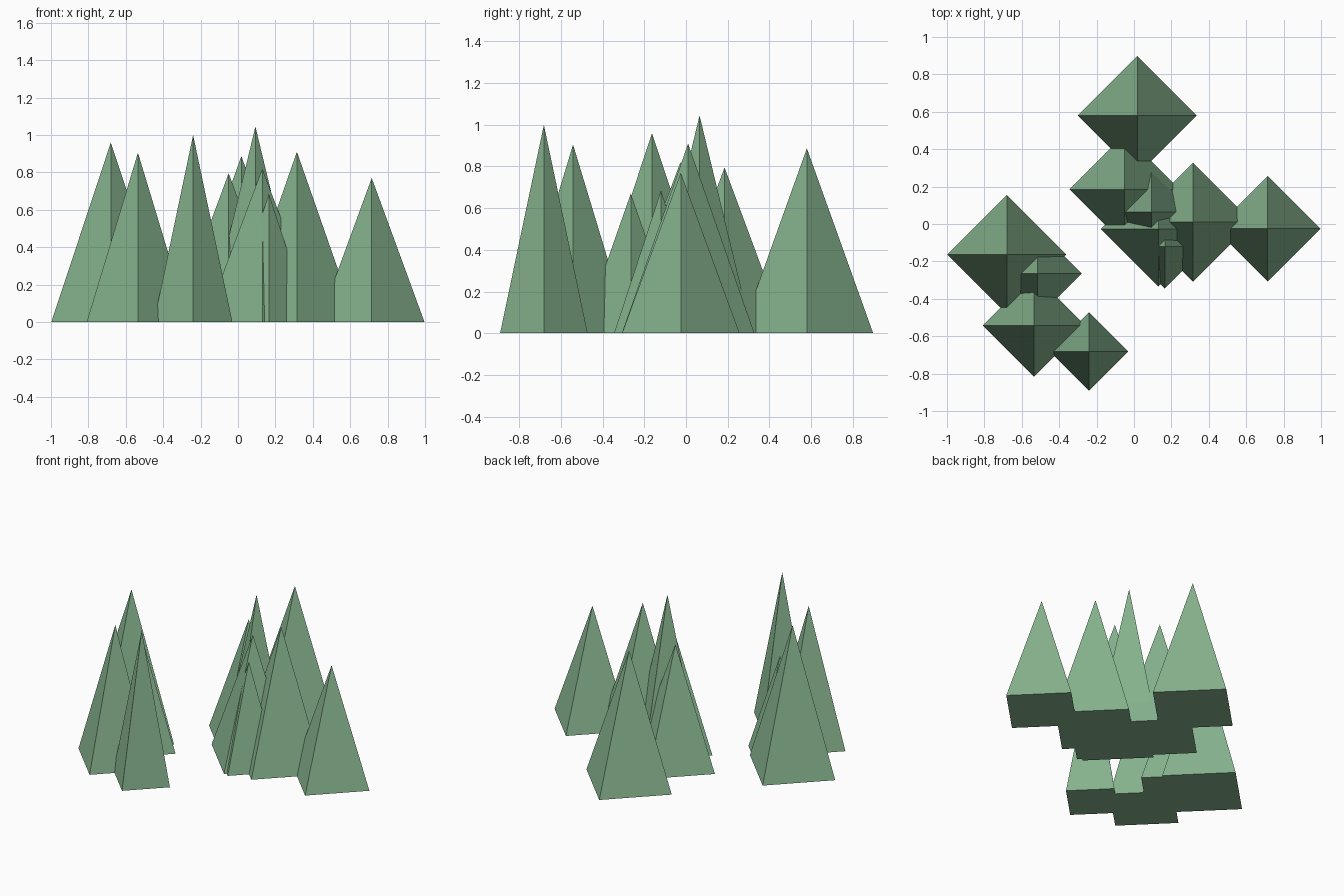
import bpy

green = bpy.data.materials.new("foliage_green")
green.diffuse_color = (0.24, 0.45, 0.27, 1)

# each tree: x, y, radius, height
trees = [
    # left clump
    (-0.68, -0.163, 0.318, 0.96),
    (-0.535, -0.542, 0.274, 0.905),
    (-0.24, -0.682, 0.21, 1.00),
    (-0.515, -0.265, 0.235, 0.67),
    # right clump
    (0.018, 0.58, 0.318, 0.887),
    (-0.05, 0.185, 0.295, 0.795),
    (0.093, 0.065, 0.252, 1.045),
    (0.315, 0.01, 0.318, 0.91),
    (0.13, -0.027, 0.308, 0.82),
    (0.165, -0.12, 0.225, 0.685),
    (0.715, -0.025, 0.282, 0.77),
]

# four-sided conifers with corners on the axes
for i, (x, y, r, h) in enumerate(trees, 1):
    bpy.ops.mesh.primitive_cone_add(vertices=4, radius1=r, radius2=0, depth=h,
                                    location=(x, y, h / 2))
    tree = bpy.context.object
    tree.name = f"conifer_{i}"
    tree.data.materials.append(green)
